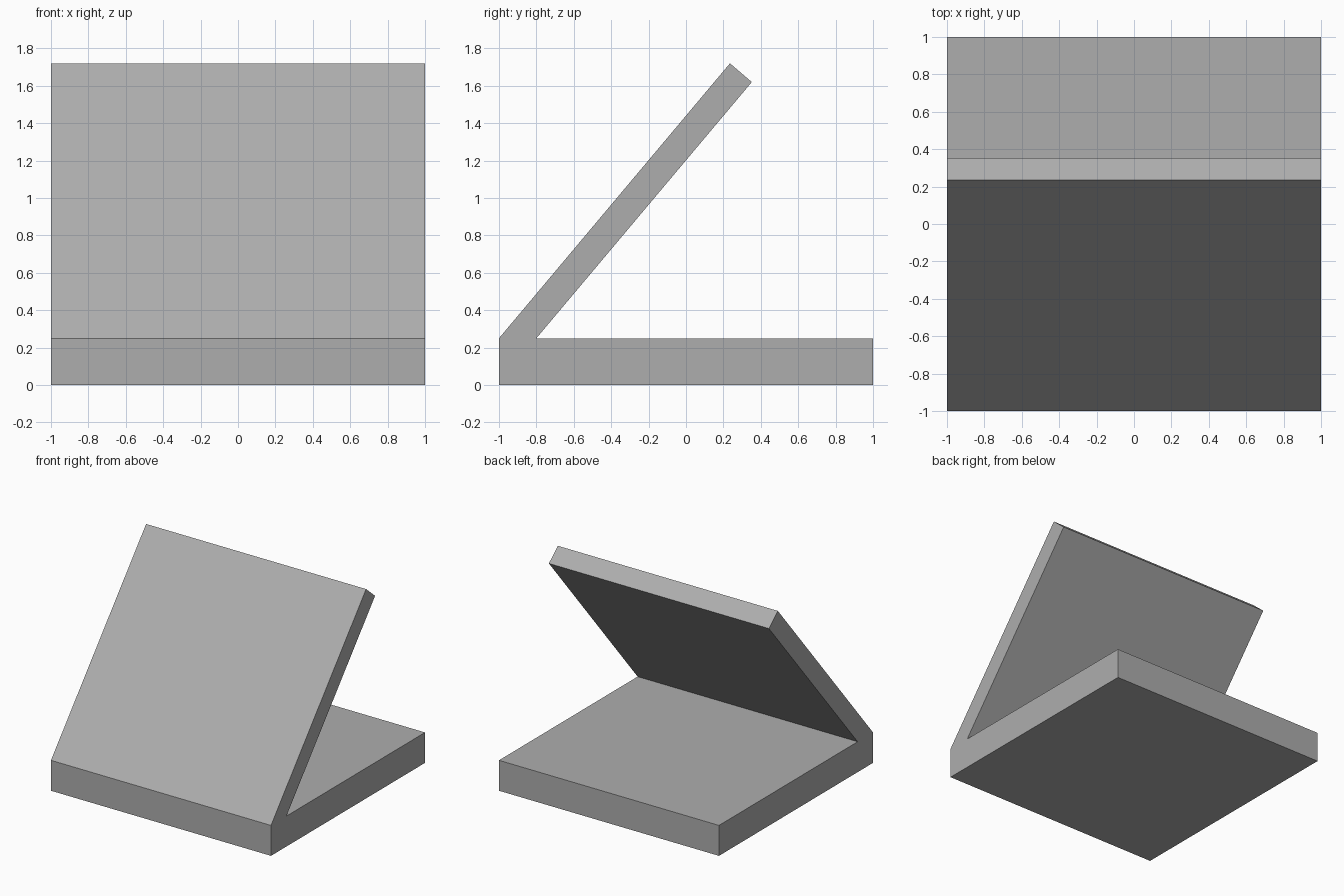
import bpy
import bmesh

cube = bpy.data.objects.get("Cube")
if cube:
    bpy.data.objects.remove(cube, do_unlink=True)

# Single plain grey
grey = bpy.data.materials.new("mid_grey")
grey.use_nodes = True
colour = (0.423, 0.423, 0.423, 1.0)
grey.diffuse_color = colour
grey.node_tree.nodes["Principled BSDF"].inputs["Base Color"].default_value = colour

# Side profile (y, z): flat base with a leaning panel rising from its front edge
profile = [(-1, 0), (1, 0), (1, 0.25), (-0.8, 0.25),
           (0.352, 1.62), (0.235, 1.72), (-1, 0.25)]

# Extrude the profile across the full width
bm = bmesh.new()
side = bm.faces.new([bm.verts.new((-1, y, z)) for y, z in profile])
result = bmesh.ops.extrude_face_region(bm, geom=[side])
moved = [v for v in result["geom"] if isinstance(v, bmesh.types.BMVert)]
bmesh.ops.translate(bm, verts=moved, vec=(2, 0, 0))
bmesh.ops.recalc_face_normals(bm, faces=bm.faces[:])

mesh = bpy.data.meshes.new("base_with_leaning_panel")
bm.to_mesh(mesh)
bm.free()
mesh.materials.append(grey)
stand = bpy.data.objects.new("base_with_leaning_panel", mesh)
bpy.context.collection.objects.link(stand)
